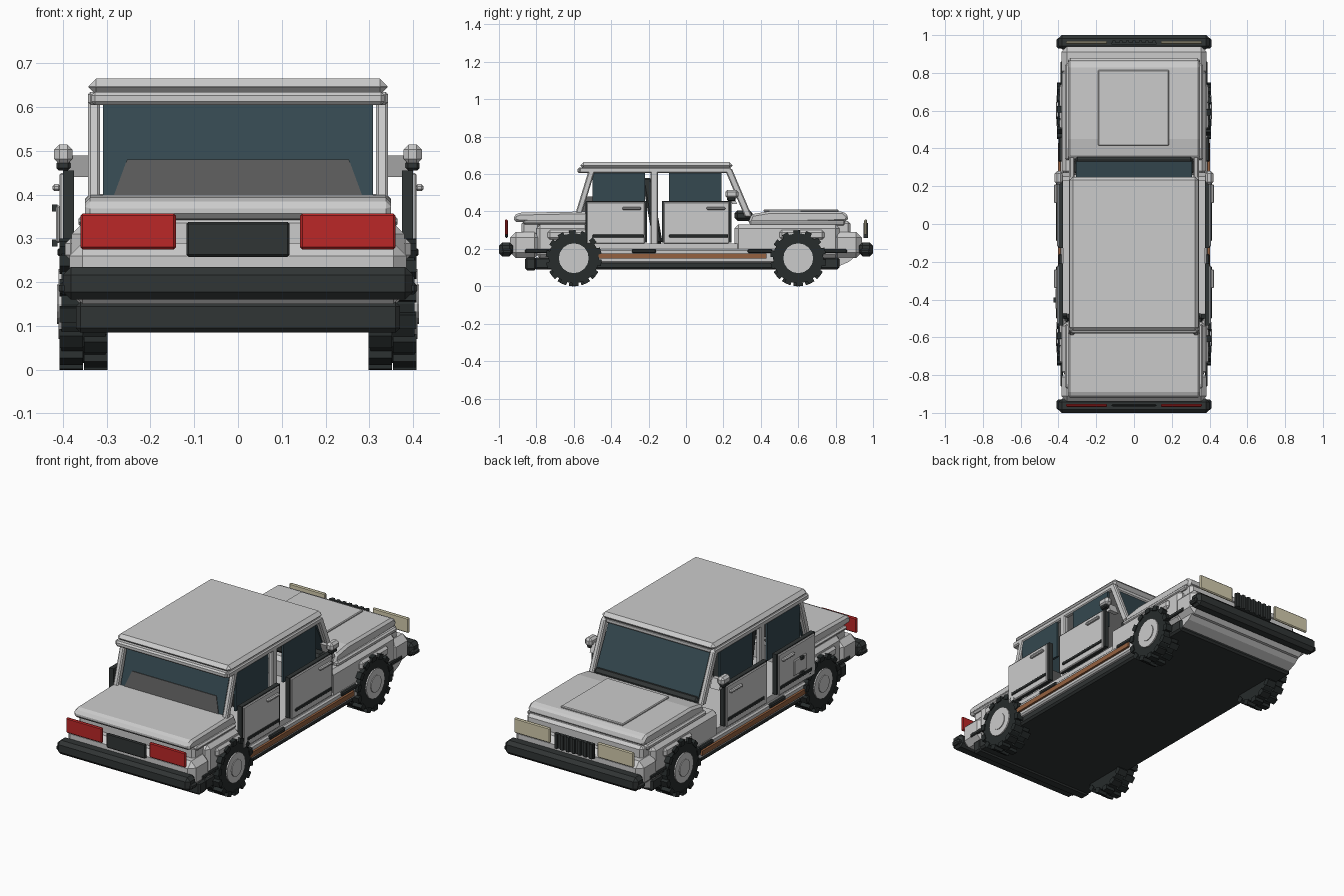
import bpy, bmesh, math
from mathutils import Matrix, Vector

if "Cube" in bpy.data.objects:
    bpy.data.objects.remove(bpy.data.objects["Cube"])


def material(name, rgb):
    m = bpy.data.materials.new(name)
    m.diffuse_color = (*rgb, 1)
    m.use_nodes = True
    m.node_tree.nodes["Principled BSDF"].inputs["Base Color"].default_value = m.diffuse_color
    return m


DARK = material("dark_trim", (0.03, 0.035, 0.035))
RUBBER = material("rubber", (0.02, 0.025, 0.025))
GLASS = material("glass", (0.035, 0.065, 0.08))
RED = material("red_lens", (0.5, 0.02, 0.02))
CREAM = material("cream_lens", (0.65, 0.6, 0.42))
RUST = material("rust_stripe", (0.3, 0.12, 0.05))
SHADE = material("shelf_grey", (0.1, 0.1, 0.1))


def finish(name, bm, mat=None, bevel=0):
    bmesh.ops.recalc_face_normals(bm, faces=bm.faces[:])
    me = bpy.data.meshes.new(name)
    bm.to_mesh(me)
    bm.free()
    ob = bpy.data.objects.new(name, me)
    bpy.context.collection.objects.link(ob)
    if mat:
        me.materials.append(mat)
    if bevel:
        b = ob.modifiers.new("chamfer", 'BEVEL')
        b.width, b.segments = bevel, 1
    return ob


def box(name, x, y, z, mat=None, bevel=0):
    bm = bmesh.new()
    bmesh.ops.create_cube(bm, size=1)
    for v in bm.verts:
        for i, (a, b) in enumerate((x, y, z)):
            v.co[i] = (a + b) / 2 + v.co[i] * (b - a)
    return finish(name, bm, mat, bevel)


def prism(name, yz, x, mat=None, bevel=0):
    """Extrude a side profile across x."""
    bm = bmesh.new()
    f = bm.faces.new([bm.verts.new((x[0], *p)) for p in yz])
    g = bmesh.ops.extrude_face_region(bm, geom=[f])
    bmesh.ops.translate(bm, vec=(x[1] - x[0], 0, 0),
                        verts=[v for v in g["geom"] if isinstance(v, bmesh.types.BMVert)])
    return finish(name, bm, mat, bevel)


def span(s, a, b):
    return tuple(sorted((s * a, s * b)))


def bar(a, b, w):
    """Side profile of a straight bar from a to b, w wide along y."""
    return [(a[0] - w / 2, a[1]), (a[0] + w / 2, a[1]), (b[0] + w / 2, b[1]), (b[0] - w / 2, b[1])]


def wheel(s, cy):
    r, label = 0.15, f"{'right' if s > 0 else 'left'}_{'front' if cy > 0 else 'rear'}"
    turn = Matrix.Rotation(math.pi / 2, 4, 'Y')
    # tyre with tread blocks
    bm = bmesh.new()
    at = Matrix.Translation((s * 0.353, cy, r))
    bmesh.ops.create_cone(bm, cap_ends=True, segments=16, radius1=0.135, radius2=0.135,
                          depth=0.1, matrix=at @ turn)
    n = 14
    for k in range(n):
        for side in (-1, 1):
            a = Matrix.Rotation(2 * math.pi * (k + side * 0.12) / n, 4, 'X')
            m = at @ a @ Matrix.Translation((side * 0.028, 0, 0.136)) @ Matrix.Diagonal((0.054, 0.034, 0.027, 1))
            bmesh.ops.create_cube(bm, size=1, matrix=m)
    finish("tyre_" + label, bm, RUBBER)
    # stepped rim and hub
    bm = bmesh.new()
    for rad, dx in ((0.08, 0.4), (0.045, 0.404)):
        bmesh.ops.create_cone(bm, cap_ends=True, segments=16, radius1=rad, radius2=rad, depth=0.02,
                              matrix=Matrix.Translation((s * dx, cy, r)) @ turn)
    finish("rim_" + label, bm)


# chassis and lower body
box("floor_pan", (-0.37, 0.37), (-0.81, 0.82), (0.09, 0.155), DARK, 0.01)
box("cabin_floor", (-0.375, 0.375), (-0.6, 0.5), (0.15, 0.23))
for s, tag in ((-1, "rear"), (1, "front")):
    y0, y1 = (-0.8, -0.52) if s < 0 else (0.26, 0.82)
    box(tag + "_body", (-0.38, 0.38), (y0, y1), (0.15, 0.33), None, 0.02)
    box(tag + "_nose", (-0.385, 0.385), span(s, 0.78, 0.94), (0.15, 0.29), None, 0.03)
    box(tag + "_light_backing", (-0.35, 0.35), span(s, 0.78, 0.88), (0.27, 0.35), None, 0.015)
    box(tag + "_bumper", (-0.4, 0.4), span(s, 0.925, 1.0), (0.16, 0.235), DARK, 0.018)
    lens = RED if s < 0 else CREAM
    for q in (-1, 1):
        box(tag + "_light", span(q, 0.142, 0.36), span(s, 0.953, 0.968), (0.275, 0.357), lens, 0.005)
box("rear_valance", (-0.37, 0.37), (-0.86, -0.8), (0.085, 0.155), DARK, 0.01)
prism("front_valance", [(0.8, 0.1), (0.87, 0.13), (0.93, 0.18), (0.8, 0.18)], (-0.36, 0.36))
box("rear_plate", (-0.118, 0.118), (-0.967, -0.953), (0.258, 0.338), DARK, 0.005)

# grille with vertical ribs
box("grille", (-0.118, 0.118), (0.95, 0.962), (0.258, 0.338), DARK)
for i in range(7):
    x = -0.105 + i * 0.035
    box("grille_rib", (x - 0.008, x + 0.008), (0.955, 0.972), (0.258, 0.338), DARK)

# boot lid and bonnet
prism("boot_lid", [(-0.92, 0.345), (-0.92, 0.38), (-0.89, 0.393), (-0.53, 0.4), (-0.5, 0.34), (-0.56, 0.325)],
      (-0.35, 0.35), None, 0.012)
prism("bonnet", [(0.33, 0.335), (0.35, 0.385), (0.45, 0.402), (0.84, 0.4), (0.87, 0.375), (0.86, 0.345)],
      (-0.35, 0.35), None, 0.012)
box("bonnet_panel", (-0.19, 0.185), (0.415, 0.815), (0.398, 0.411), None, 0.004)
box("rear_deck_rim", (-0.365, 0.365), (-0.87, -0.53), (0.33, 0.352), None, 0.008)
box("bonnet_rim", (-0.365, 0.365), (0.34, 0.85), (0.325, 0.352), None, 0.008)

# roof, rails and glass
box("roof", (-0.342, 0.342), (-0.565, 0.25), (0.628, 0.665), None, 0.018)
for name, y in (("rear_header", (-0.58, -0.54)), ("front_header", (0.19, 0.235))):
    box(name, (-0.335, 0.335), y, (0.605, 0.635), None, 0.008)
prism("rear_glass", bar((-0.565, 0.395), (-0.5, 0.612), 0.014), (-0.308, 0.308), GLASS)
prism("windscreen", bar((0.33, 0.39), (0.22, 0.612), 0.014), (-0.308, 0.308), GLASS)
box("cowl", (-0.315, 0.315), (0.26, 0.355), (0.35, 0.405), DARK, 0.015)

# tapered parcel shelf at the rear glass
shelf = box("parcel_shelf", (-0.285, 0.285), (-0.575, -0.45), (0.395, 0.48), SHADE)
for v in shelf.data.vertices:
    if v.co.z > 0.45:
        v.co.x *= 0.89
        v.co.y = max(v.co.y, -0.55)

# parts repeated on both sides
for s in (-1, 1):
    tag = "right_" if s > 0 else "left_"
    for cy in (-0.6, 0.6):
        wheel(s, cy)
    # pillars and roof rail
    px = span(s, 0.315, 0.343)
    prism(tag + "rear_pillar", bar((-0.575, 0.385), (-0.5, 0.63), 0.035), px, None, 0.006)
    prism(tag + "front_pillar", bar((0.335, 0.37), (0.225, 0.63), 0.04), px, None, 0.006)
    box(tag + "middle_pillar", px, (-0.19, -0.15), (0.2, 0.63), None, 0.006)
    box(tag + "roof_rail", px, (-0.57, 0.24), (0.605, 0.635), None, 0.006)
    # doors with dark cores, trim, handle and window
    for door, y0, y1 in (("rear_door", -0.53, -0.22), ("front_door", -0.12, 0.23)):
        box(tag + door + "_core", span(s, 0.375, 0.4), (y0 - 0.008, y1 + 0.012), (0.235, 0.455), DARK)
        box(tag + door, span(s, 0.395, 0.408), (y0, y1), (0.228, 0.45), None, 0.004)
        box(tag + door + "_trim", span(s, 0.405, 0.413), (y0 + 0.03, y1 - 0.005), (0.26, 0.277), DARK, 0.003)
        box(tag + door + "_handle", span(s, 0.405, 0.424), (y1 - 0.12, y1 - 0.02), (0.408, 0.424), None, 0.005)
        box(tag + door + "_window", span(s, 0.325, 0.338),
            (y0 + 0.03, y1 - (0 if y0 < -0.3 else 0.04)), (0.4, 0.612), GLASS)
    # seat, sill, stripe and clips
    prism(tag + "seat_back", bar((-0.15, 0.23), (-0.21, 0.58), 0.05), span(s, 0.06, 0.27), DARK, 0.01)
    box(tag + "sill", span(s, 0.35, 0.39), (-0.5, 0.5), (0.125, 0.2), None, 0.008)
    box(tag + "stripe", span(s, 0.385, 0.402), (-0.53, 0.43), (0.148, 0.174), RUST)
    for y0 in (-0.29, 0.33):
        box(tag + "jack_point", span(s, 0.38, 0.4), (y0, y0 + 0.13), (0.178, 0.2), DARK, 0.005)
    for c in (-1, 1):
        box(tag + "bumper_end", span(s, 0.37, 0.41), span(c, 0.93, 0.985), (0.172, 0.2), DARK, 0.008)
        box(tag + "arch_cap", span(s, 0.36, 0.395), span(c, 0.5, 0.74), (0.25, 0.3), None, 0.012)
        box(tag + "side_trim", span(s, 0.375, 0.39), span(c, 0.72, 0.86), (0.178, 0.198), DARK, 0.004)
    # mirror
    box(tag + "mirror", span(s, 0.378, 0.42), (0.21, 0.28), (0.47, 0.515), None, 0.012)
    box(tag + "mirror_foot", span(s, 0.383, 0.415), (0.22, 0.265), (0.455, 0.478), DARK, 0.006)
    prism(tag + "mirror_arm", bar((0.26, 0.44), (0.24, 0.49), 0.025), span(s, 0.335, 0.39))

# fuel hatch on the left rear door
box("fuel_hatch", (-0.416, -0.405), (-0.45, -0.34), (0.29, 0.375), None, 0.004)
for z in (0.29, 0.37):
    box("fuel_hatch_hinge", (-0.425, -0.412), (-0.415, -0.39), (z - 0.008, z + 0.008), DARK)
